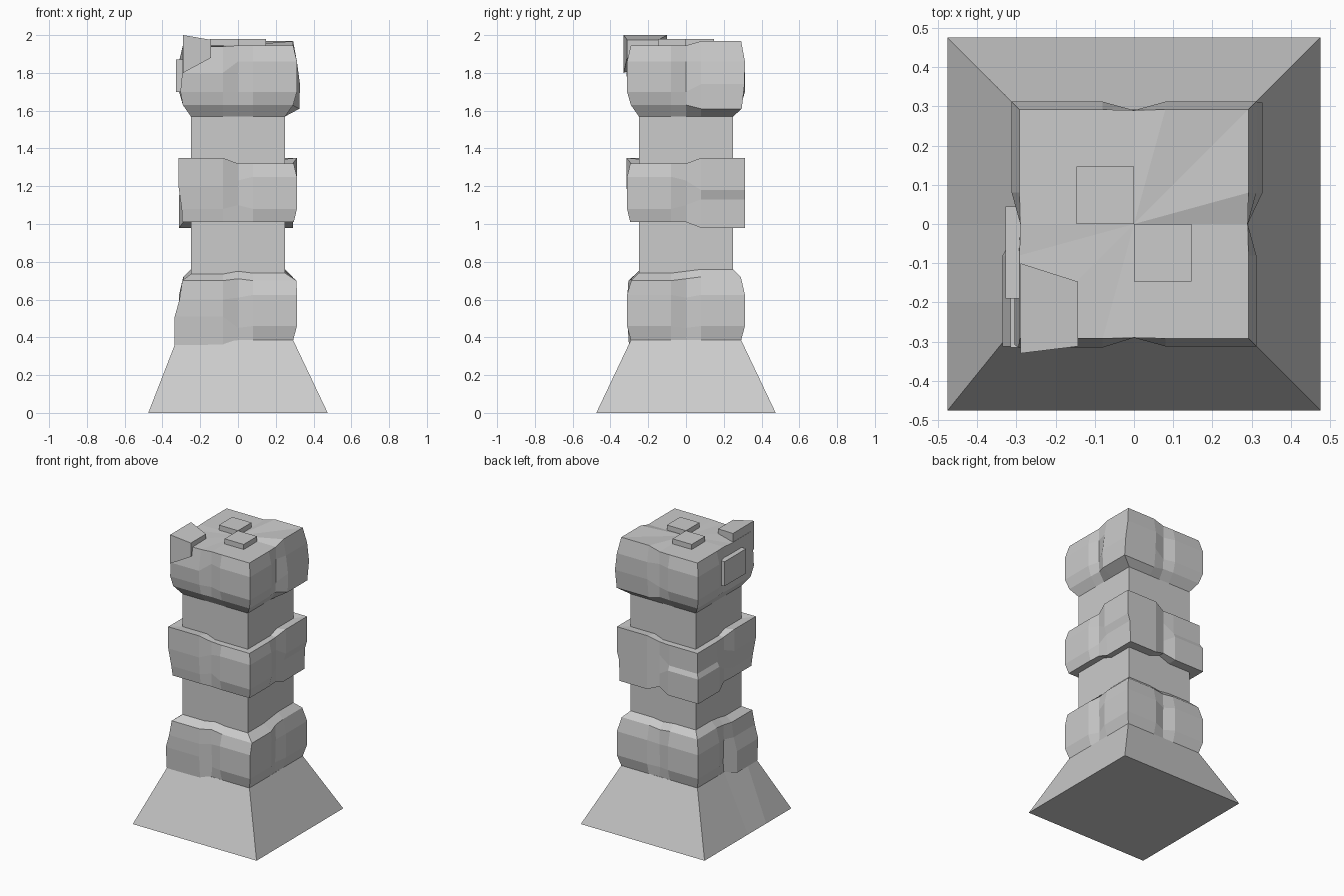
import bpy, bmesh

# Corner order: front right, back right, back left, front left
SIGNS = [(1, -1), (1, 1), (-1, 1), (-1, -1)]


def finish(name, bm):
    bmesh.ops.recalc_face_normals(bm, faces=bm.faces)
    me = bpy.data.meshes.new(name)
    bm.to_mesh(me)
    bm.free()
    ob = bpy.data.objects.new(name, me)
    bpy.context.collection.objects.link(ob)
    return ob


def stone(name, corners, notch, col=0.08, caps=None):
    """Loft square rings; each corner has its own (rx, ry, z) profile."""
    bm = bmesh.new()
    rings = []
    for i, (n, nz) in enumerate(notch):
        pts = []
        for c, (sx, sy) in enumerate(SIGNS):
            rx, ry, z = corners[c][i]
            a, b = (sx * col, sy * ry, z), (sx * rx, sy * col, z)
            first, last = (a, b) if c % 2 == 0 else (b, a)
            mid = [(n, 0, nz), (0, n, nz), (-n, 0, nz), (0, -n, nz)][c]
            pts += [first, (sx * rx, sy * ry, z), last, mid]
        rings.append([bm.verts.new(p) for p in pts])
    for lo, hi in zip(rings, rings[1:]):
        for k in range(16):
            m = (k + 1) % 16
            bm.faces.new((lo[k], lo[m], hi[m], hi[k]))
    zs = caps or (notch[0][1], notch[-1][1])
    for ring, z in ((rings[0], zs[0]), (rings[-1], zs[1])):
        mid = bm.verts.new((0, 0, z))
        for k in range(16):
            bm.faces.new((ring[k], ring[(k + 1) % 16], mid))
    return finish(name, bm)


def block(name, x, y, z):
    bm = bmesh.new()
    bmesh.ops.create_cube(bm, size=1)
    for v in bm.verts:
        for i, r in enumerate((x, y, z)):
            v.co[i] = r[0] if v.co[i] < 0 else r[1]
    return finish(name, bm)


def sym(*rz):
    return [(r, r, z) for r, z in rz]


# Flared foot, its front left corner pulled out to meet the lowest stone
foot = sym((0.475, 0), (0.292, 0.385))
foot_fl = [(0.475, 0.475, 0), (0.335, 0.302, 0.36)]
stone("flared_base", [foot, foot, foot, foot_fl],
      [(0.475, 0), (0.292, 0.385)], col=0.2)

# Shaft
block("shaft", (-0.25, 0.25), (-0.25, 0.25), (0.37, 1.65))

# Lower band of rough stones
low = sym((0.292, 0.385), (0.312, 0.46), (0.312, 0.625), (0.29, 0.72), (0.25, 0.76))
low_fr = [(0.292, 0.292, 0.385), (0.312, 0.312, 0.46), (0.312, 0.312, 0.625),
          (0.31, 0.29, 0.70), (0.25, 0.25, 0.74)]
low_fl = [(0.335, 0.302, 0.36), (0.335, 0.312, 0.51), (0.31, 0.312, 0.60),
          (0.295, 0.305, 0.70), (0.25, 0.25, 0.735)]
stone("lower_stone_band", [low_fr, low, low, low_fl],
      [(0.29, 0.385), (0.285, 0.45), (0.29, 0.61), (0.288, 0.71), (0.25, 0.75)])

# Middle band, with two opposite corners raised
mid_fr = sym((0.25, 1.01), (0.295, 1.01), (0.312, 1.08), (0.312, 1.25), (0.295, 1.32))
mid_br = [(0.25, 0.25, 0.98), (0.29, 0.312, 0.98), (0.296, 0.312, 1.13),
          (0.312, 0.312, 1.18), (0.312, 0.312, 1.35)]
mid_bl = [(0.25, 0.25, 0.98), (0.312, 0.312, 0.98), (0.312, 0.312, 1.15),
          (0.296, 0.298, 1.18), (0.295, 0.295, 1.32)]
mid_fl = [(0.25, 0.25, 1.01), (0.295, 0.295, 1.01), (0.298, 0.305, 1.08),
          (0.315, 0.315, 1.20), (0.315, 0.315, 1.35)]
stone("middle_stone_band", [mid_fr, mid_br, mid_bl, mid_fl],
      [(0.25, 1.01), (0.29, 1.01), (0.29, 1.10), (0.29, 1.23), (0.29, 1.32)])

# Top band forming the capital
top = sym((0.25, 1.57), (0.292, 1.63), (0.312, 1.70), (0.312, 1.86), (0.292, 1.945))
top_br = [(0.25, 0.25, 1.57), (0.325, 0.295, 1.61), (0.328, 0.31, 1.74),
          (0.312, 0.312, 1.86), (0.292, 0.292, 1.968)]
top_fl = [(0.25, 0.25, 1.57), (0.292, 0.292, 1.63), (0.305, 0.308, 1.70),
          (0.295, 0.315, 1.80), (0.292, 0.292, 1.94)]
stone("capital", [top, top_br, top, top_fl],
      [(0.25, 1.57), (0.288, 1.63), (0.29, 1.70), (0.29, 1.86), (0.29, 1.945)],
      caps=(1.57, 1.945))

# Small slabs lying on the capital and on its left side
block("top_slab_back", (-0.147, 0), (0, 0.147), (1.92, 1.98))
block("top_slab_front", (0, 0.147), (-0.147, 0), (1.92, 1.98))
block("side_slab", (-0.328, -0.28), (-0.19, 0.045), (1.70, 1.87))

# Tilted corner stone rising at the front left
bm = bmesh.new()
outline = [(-0.29, -0.33, 2.0), (-0.143, -0.312, 1.975),
           (-0.143, -0.147, 1.975), (-0.29, -0.10, 2.0)]
upper = [bm.verts.new(p) for p in outline]
lower = [bm.verts.new((x, y, 1.80 if i == 0 else 1.88))
         for i, (x, y, z) in enumerate(outline)]
bm.faces.new(upper)
bm.faces.new(lower[::-1])
for k in range(4):
    m = (k + 1) % 4
    bm.faces.new((lower[k], lower[m], upper[m], upper[k]))
finish("corner_stone", bm)
